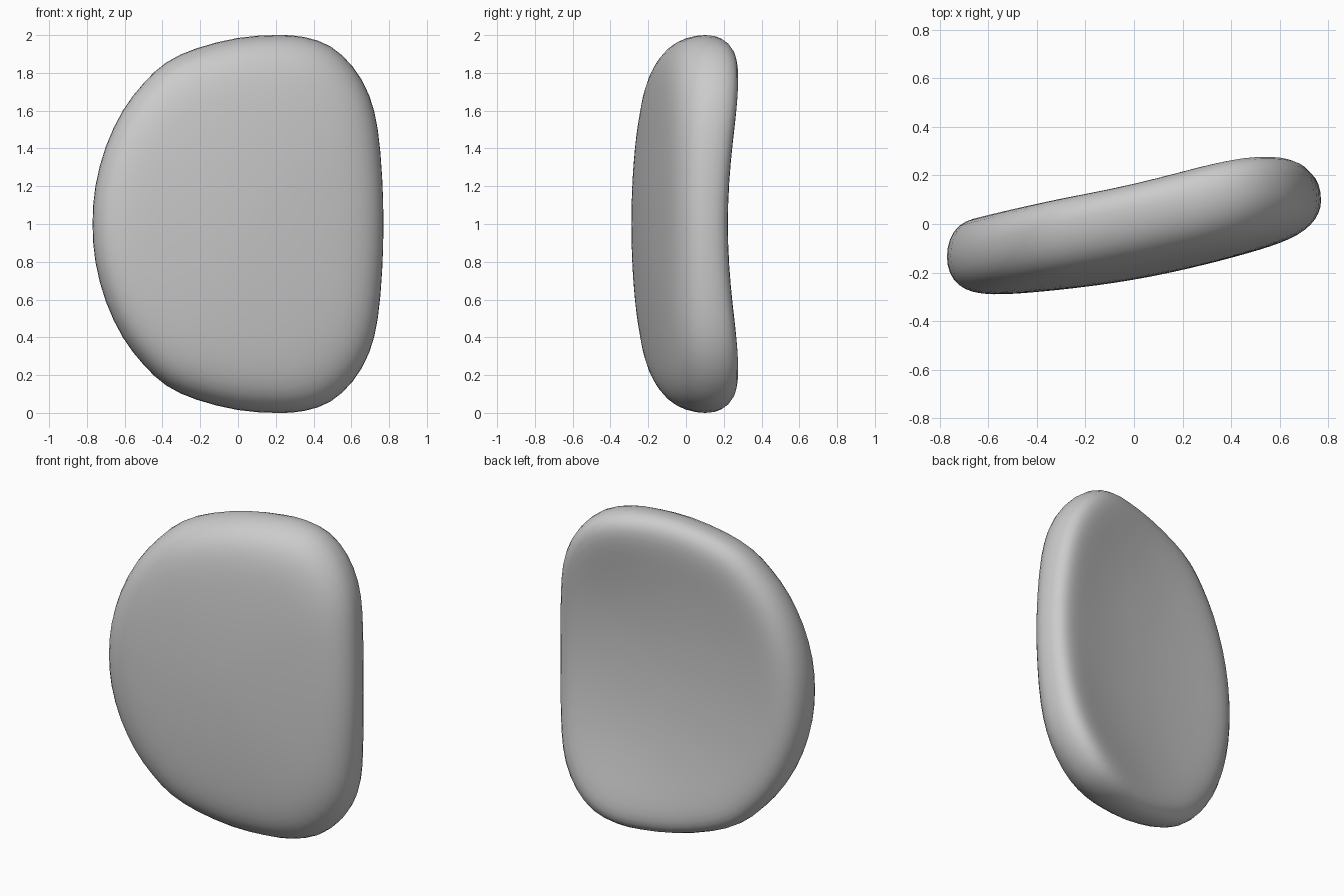
import bpy, bmesh, math
from mathutils import Vector

if "Cube" in bpy.data.objects:
    bpy.data.objects.remove(bpy.data.objects["Cube"], do_unlink=True)

grey = bpy.data.materials.new("plain grey")
grey.use_nodes = True
colour = (0.6, 0.6, 0.6, 1)
grey.diffuse_color = colour
grey.node_tree.nodes["Principled BSDF"].inputs["Base Color"].default_value = colour

# Upper half of the D-shaped outline (x, height above the middle), mirrored below
half = [(-0.77, 0), (-0.755, 0.2), (-0.7, 0.41), (-0.61, 0.6), (-0.5, 0.745),
        (-0.38, 0.855), (-0.22, 0.93), (0, 0.985), (0.2, 1), (0.35, 0.99),
        (0.49, 0.94), (0.61, 0.83), (0.695, 0.68), (0.74, 0.5), (0.763, 0.25), (0.77, 0)]
outline = [Vector(p) for p in half + [(x, -z) for x, z in half[-2:0:-1]]]


def smooth_loop(pts, steps):
    """Closed Catmull-Rom curve through the points."""
    n, out = len(pts), []
    for i in range(n):
        a, b, c, d = (pts[(i + k) % n] for k in (-1, 0, 1, 2))
        for s in range(steps):
            t = s / steps
            out.append(b + 0.5 * t * (c - a + t * (2*a - 5*b + 4*c - d
                                                   + t * (3*b - 3*c + d - a))))
    return out


def depth(x, z, r, side):
    """Tilted, bowed middle plus a crowned front or a dished back."""
    middle = -0.02 + 0.15 * x + 0.09 * z * z
    right = (x + math.sqrt(x * x + 0.04)) / 2  # fades in towards the straight side
    if side == "front":
        crown = 0.215 - 0.045 * r * r + 0.06 * z * z - 0.06 * right
        return middle - crown * math.sqrt(max(0, 1 - r ** 11))
    dish = 0.112 + 0.055 * r * r + (0.19 * right - 0.05) * z * z
    return middle + dish * math.sqrt(max(0, 1 - r ** 13))


# Cushion pad: nested rings from front centre, round the rim, to back centre
rim = smooth_loop(outline, 2)
centre = Vector((0.05, 0))
RINGS = 18
levels = [(math.sin(math.pi / 2 * i / RINGS), "front") for i in range(1, RINGS + 1)]
levels += [(r, "back") for r, _ in reversed(levels[:-1])]

bm = bmesh.new()
rows = []
for r, side in levels:
    flat = [centre + (p - centre) * r for p in rim]
    rows.append([bm.verts.new((p.x, depth(p.x, p.y, r, side), p.y + 1)) for p in flat])
n = len(rim)
for lower, upper in zip(rows, rows[1:]):
    for i in range(n):
        j = (i + 1) % n
        bm.faces.new((lower[i], lower[j], upper[j], upper[i]))
for row, side in ((rows[0], "front"), (rows[-1], "back")):
    tip = bm.verts.new((centre.x, depth(centre.x, 0, 0, side), 1))
    for i in range(n):
        bm.faces.new((row[i], row[(i + 1) % n], tip))
bmesh.ops.recalc_face_normals(bm, faces=bm.faces)

mesh = bpy.data.meshes.new("cushion_pad")
bm.to_mesh(mesh)
bm.free()
mesh.materials.append(grey)
mesh.shade_smooth()
pad = bpy.data.objects.new("cushion_pad", mesh)
bpy.context.scene.collection.objects.link(pad)
